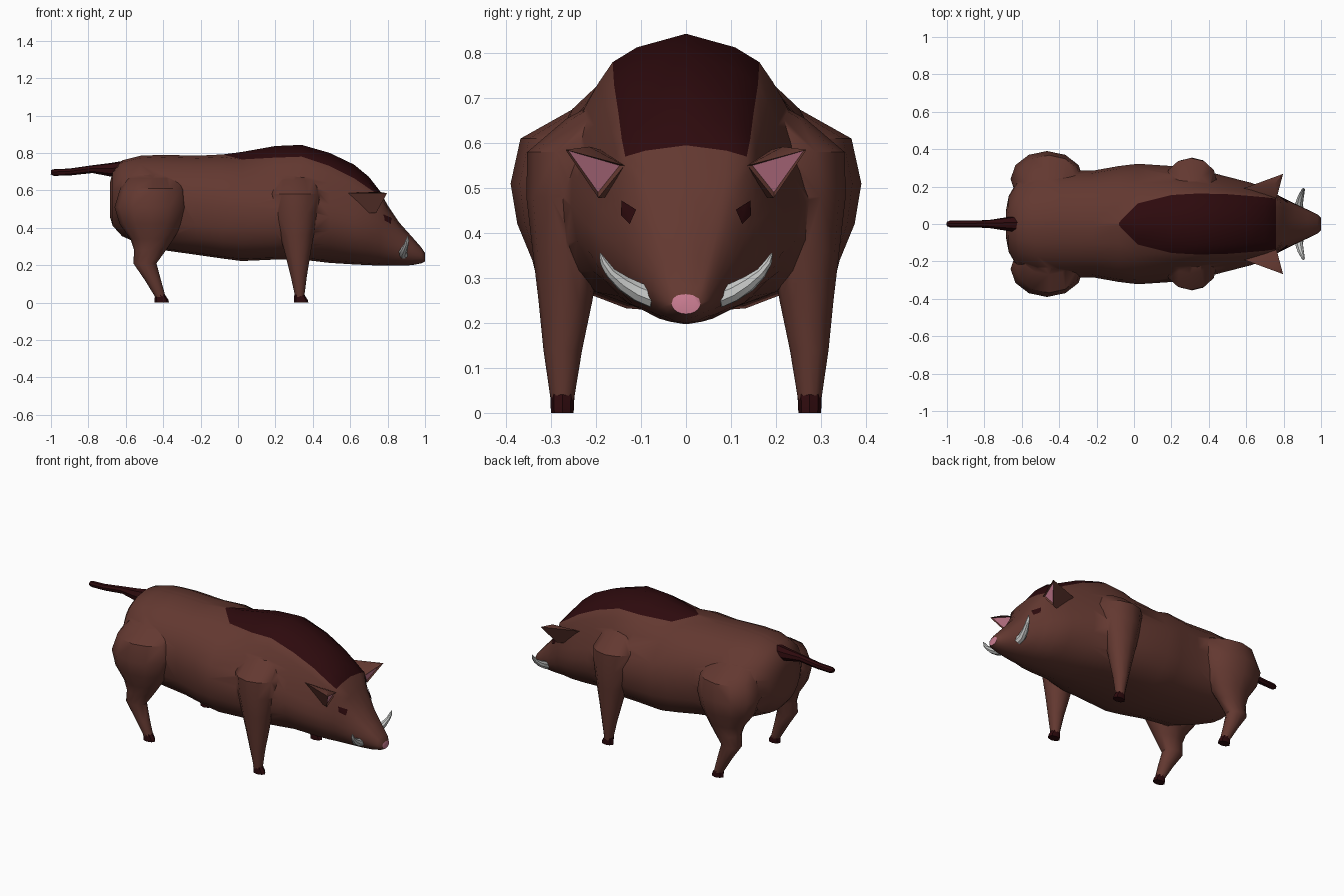
import bpy, bmesh, math
from mathutils import Vector
from mathutils.bvhtree import BVHTree

if "Cube" in bpy.data.objects:
    bpy.data.objects.remove(bpy.data.objects["Cube"])


def material(name, rgb):
    m = bpy.data.materials.new(name)
    m.diffuse_color = (*rgb, 1)
    m.use_nodes = True
    m.node_tree.nodes["Principled BSDF"].inputs["Base Color"].default_value = m.diffuse_color
    return m


BROWN = material("brown hide", (0.125, 0.040, 0.030))
DARK = material("dark bristle", (0.026, 0.003, 0.004))
PINK = material("pink skin", (0.58, 0.20, 0.28))
IVORY = material("grey ivory", (0.58, 0.59, 0.58))


def smooth(ob, angle=42):
    bpy.ops.object.select_all(action='DESELECT')
    ob.select_set(True)
    bpy.context.view_layer.objects.active = ob
    bpy.ops.object.shade_smooth_by_angle(angle=math.radians(angle))


def finish(bm, name, mats, recalc=True):
    if recalc:
        bmesh.ops.recalc_face_normals(bm, faces=bm.faces)
    me = bpy.data.meshes.new(name)
    bm.to_mesh(me)
    bm.free()
    for m in mats:
        me.materials.append(m)
    ob = bpy.data.objects.new(name, me)
    bpy.context.collection.objects.link(ob)
    smooth(ob)
    return ob


def loft(bm, rings, rule=None):
    """Skin closed rings and cap both ends; rule(ring, side) gives a material index."""
    vs = [[bm.verts.new(p) for p in r] for r in rings]
    n = len(vs[0])
    for i in range(len(vs) - 1):
        for j in range(n):
            k = (j + 1) % n
            f = bm.faces.new((vs[i][j], vs[i][k], vs[i + 1][k], vs[i + 1][j]))
            if rule:
                f.material_index = rule(i, j)
    return bm.faces.new(vs[0]), bm.faces.new(vs[-1])


def tube(bm, path, n=8):
    """Round tube along (x, y, z, radius) points."""
    pts = [Vector(p[:3]) for p in path]
    rings = []
    for i, p in enumerate(path):
        d = (pts[min(i + 1, len(pts) - 1)] - pts[max(i - 1, 0)]).normalized()
        u = d.cross(Vector((0.3, 0.2, 1))).normalized()
        v = d.cross(u)
        rings.append([pts[i] + p[3] * (u * math.cos(a) + v * math.sin(a))
                      for a in (2 * math.pi * k / n for k in range(n))])
    loft(bm, rings)


# Body and head: x, top, bottom, widest height, half width, mane half width, mane edge height
STATIONS = [
    (-0.685, .64, .46, .55, .07, .02, .64),
    (-0.67, .70, .41, .56, .15, .02, .70),
    (-0.62, .76, .355, .55, .235, .02, .76),
    (-0.52, .785, .31, .54, .28, .02, .785),
    (-0.40, .79, .28, .53, .29, .02, .79),
    (-0.22, .785, .255, .52, .285, .02, .785),
    (-0.08, .792, .235, .51, .31, .012, .791),
    (0.02, .805, .222, .51, .322, .11, .765),
    (0.20, .837, .23, .50, .31, .155, .775),
    (0.34, .843, .23, .49, .295, .163, .78),
    (0.49, .80, .212, .46, .255, .16, .73),
    (0.62, .738, .204, .42, .222, .15, .665),
    (0.70, .672, .20, .40, .195, .143, .61),
    (0.76, .595, .198, .38, .16, .135, .57),
    (0.80, .52, .197, .35, .138, .085, .50),
    (0.86, .43, .197, .31, .108, .055, .415),
    (0.93, .352, .20, .275, .076, .04, .34),
    (0.98, .295, .21, .25, .052, .03, .288),
    (1.0, .264, .220, .243, .032, .015, .262),
]


def section(x, top, bot, mid, w, m, mz):
    half = [(m * 0.67, top - (top - mz) * 0.48), (m, mz)]
    mix = 0.0 if m < 0.1 else 0.7 if x > 0.1 else 0.4
    for k in range(1, 6):
        a = k * math.pi / 10
        s = math.sin(a) * (1 - mix) + k / 5 * mix
        c = math.cos(a) * (1 - mix) + (1 - k / 5) * mix
        half.append((m + (w - m) * s, mid + (mz - mid) * c))
    power = 0.75 if -0.5 < x < 0.4 else 1.0  # fuller, flatter belly
    for k in range(1, 5):
        a = k * math.pi / 10
        half.append((w * math.cos(a) ** power, mid - (mid - bot) * math.sin(a) ** power))
    return ([(x, 0, top)] + [(x, y, z) for y, z in half] + [(x, 0, bot)]
            + [(x, -y, z) for y, z in reversed(half)])


rings = [section(*s) for s in STATIONS]
count = len(rings[0])
bm = bmesh.new()
# the dark mane is the top strip from mid back to the ears
rear, snout = loft(bm, rings, lambda i, j: int(
    -0.1 < STATIONS[i][0] < 0.75 and (j < 2 or j >= count - 2)))
snout.material_index = 2
surface = BVHTree.FromBMesh(bm)
body = finish(bm, "body_and_legs", (BROWN, DARK, PINK))

# Tail
bm = bmesh.new()
tube(bm, [(-.62, 0, .712, .045), (-.68, 0, .71, .037), (-.78, 0, .713, .021),
          (-.90, 0, .698, .019), (-.985, 0, .695, .018), (-1.0, 0, .697, .012)])
finish(bm, "tail", (DARK,))

# Legs: z, x centre, y centre, x radius, y radius
HIND = [(.71, -.455, .12, .09, .07), (.665, -.455, .17, .145, .10), (.61, -.455, .225, .175, .143),
        (.51, -.465, .24, .195, .15), (.42, -.465, .25, .168, .125), (.34, -.46, .262, .115, .08),
        (.28, -.47, .267, .085, .06), (.21, -.498, .27, .062, .048),
        (.12, -.455, .275, .043, .038), (.03, -.415, .275, .028, .026)]
FORE = [(.70, .30, .12, .08, .06), (.655, .30, .165, .12, .10), (.58, .305, .225, .14, .128),
        (.48, .31, .245, .12, .11), (.36, .315, .265, .09, .076), (.25, .32, .268, .066, .06),
        (.14, .325, .274, .043, .043), (.03, .33, .275, .024, .026)]


def ellipse(z, x, y, rx, ry, n=12):
    return [(x + rx * math.cos(2 * math.pi * k / n), y + ry * math.sin(2 * math.pi * k / n), z)
            for k in range(n)]


for side, label in ((1, "left"), (-1, "right")):
    def mirrored(pts):
        return [(x, y * side, z) for x, y, z in pts]

    for name, leg in (("hind", HIND), ("front", FORE)):
        bm = bmesh.new()
        loft(bm, [mirrored(ellipse(*s)) for s in leg])
        part = finish(bm, f"{label}_{name}_leg", (BROWN,))
        # Merge the leg into the body
        mod = body.modifiers.new("merge", 'BOOLEAN')
        mod.operation, mod.solver, mod.object = 'UNION', 'EXACT', part
        bpy.context.view_layer.objects.active = body
        bpy.ops.object.modifier_apply(modifier=mod.name)
        bpy.data.objects.remove(part)
        # Hoof
        x, y = leg[-1][1:3]
        bm = bmesh.new()
        loft(bm, [mirrored(ellipse(*s, n=8)) for s in (
            (.0, x + .008, y, .038, .025), (.014, x + .006, y, .037, .026),
            (.042, x - .002, y, .027, .027))])
        finish(bm, f"{label}_{name}_hoof", (DARK,))

    # Ear: folded cone with a recessed pink opening
    tip, ridge, inner, low, back, root = mirrored([
        (.797, .268, .585), (.752, .215, .592), (.762, .137, .55), (.738, .195, .478),
        (.585, .19, .585), (.62, .15, .48)])
    bm = bmesh.new()
    t, g, i, l, b, r = [bm.verts.new(p) for p in (tip, ridge, inner, low, back, root)]
    for f in ((b, i, g), (b, g, t), (g, i, t), (b, t, l), (b, l, r), (b, r, i), (r, l, i)):
        bm.faces.new(f)
    opening = bm.faces.new((t, i, l))
    bmesh.ops.recalc_face_normals(bm, faces=bm.faces)
    bmesh.ops.inset_individual(bm, faces=[opening], thickness=0.01, depth=-0.008)
    opening.material_index = 1
    finish(bm, f"{label}_ear", (BROWN, PINK))

    # Eye: thin plate following the face
    bm = bmesh.new()
    (ay, az), (by, bz), (cy, cz), (dy, dz) = (.140, .47), (.108, .45), (.122, .418), (.142, .438)
    n = 6
    grid = []
    for u in (k / n for k in range(n + 1)):
        for v in (k / n for k in range(n + 1)):
            y = (1 - v) * ((1 - u) * ay + u * by) + v * ((1 - u) * dy + u * cy)
            z = (1 - v) * ((1 - u) * az + u * bz) + v * ((1 - u) * dz + u * cz)
            hit = surface.ray_cast(Vector((2, y * side, z)), Vector((-1, 0, 0)))[0]
            grid.append(bm.verts.new(hit + Vector((.004, .003 * side, .002))))
    for p in range(n):
        for q in range(n):
            k = p * (n + 1) + q
            f = [grid[k], grid[k + 1], grid[k + n + 2], grid[k + n + 1]]
            face = bm.faces.new(f)
            face.normal_update()
            if face.normal.x < 0:
                face.normal_flip()
    finish(bm, f"{label}_eye", (DARK,), recalc=False)

    # Tusk
    bm = bmesh.new()
    tube(bm, [(x, y * side, z, r) for x, y, z, r in (
        (.885, .072, .256, .024), (.882, .105, .268, .022), (.89, .14, .288, .018),
        (.90, .168, .312, .012), (.905, .183, .335, .009), (.908, .191, .355, .002))])
    finish(bm, f"{label}_tusk", (IVORY,))

# Clean the seams and shade the merged body smoothly
bm = bmesh.new()
bm.from_mesh(body.data)
bmesh.ops.remove_doubles(bm, verts=bm.verts, dist=0.006)
bm.to_mesh(body.data)
bm.free()
smooth(body, 60)
